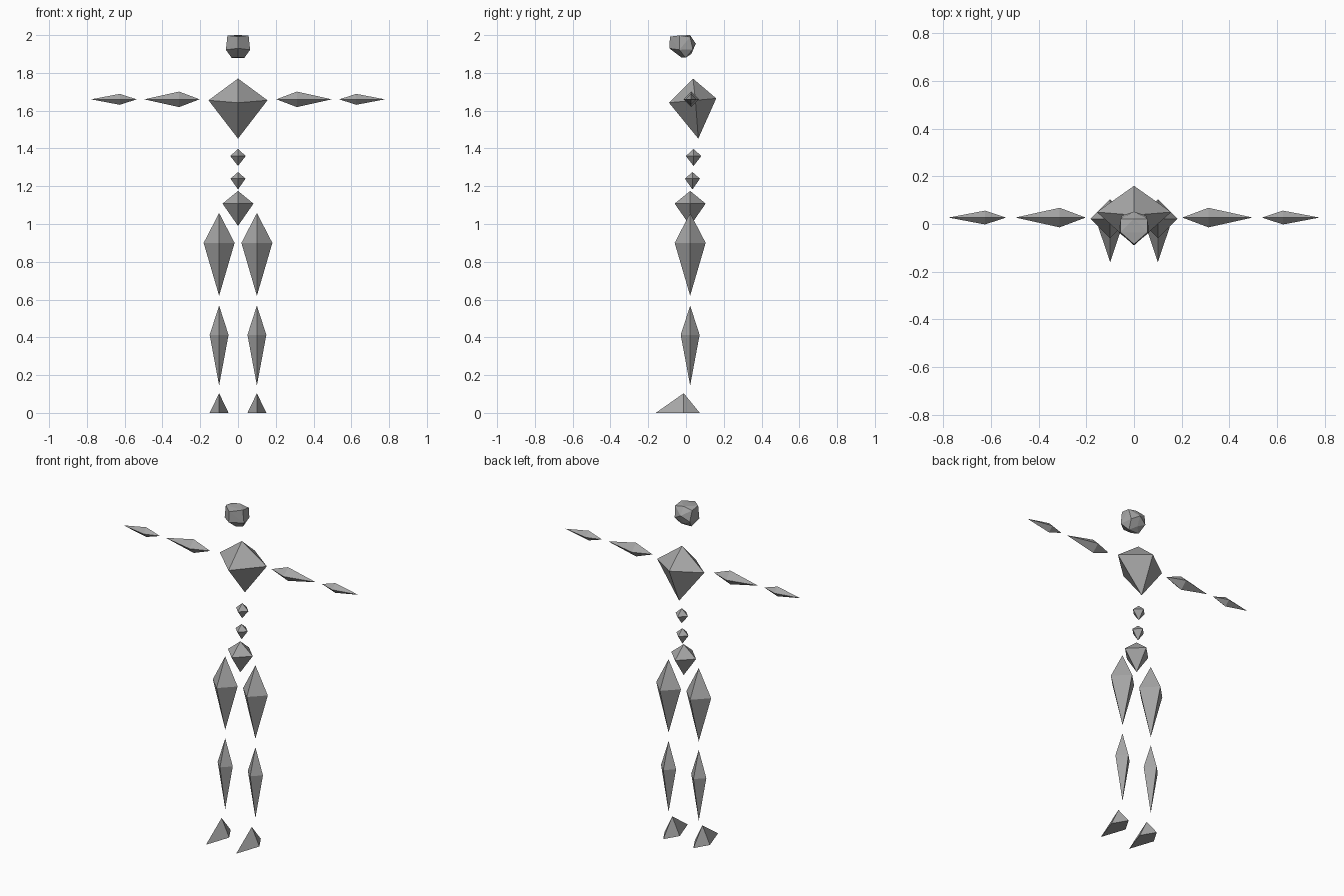
import bpy, bmesh, math

if "Cube" in bpy.data.objects:
    bpy.data.objects.remove(bpy.data.objects["Cube"])

grey = bpy.data.materials.new("mid_grey")
grey.diffuse_color = (0.38, 0.38, 0.38, 1)
grey.use_nodes = True
grey.node_tree.nodes["Principled BSDF"].inputs["Base Color"].default_value = grey.diffuse_color


def solid(name, points):
    """Convex faceted part spanning the given points."""
    bm = bmesh.new()
    for p in points:
        bm.verts.new(p)
    bmesh.ops.convex_hull(bm, input=bm.verts[:])
    bmesh.ops.dissolve_limit(bm, angle_limit=math.radians(1),
                             verts=bm.verts[:], edges=bm.edges[:])
    bmesh.ops.recalc_face_normals(bm, faces=bm.faces[:])
    mesh = bpy.data.meshes.new(name)
    bm.to_mesh(mesh)
    bm.free()
    mesh.materials.append(grey)
    obj = bpy.data.objects.new(name, mesh)
    bpy.context.collection.objects.link(obj)
    return obj


def upright(name, x, y, top, ring, bottom, r):
    """Vertical four-sided double pyramid."""
    solid(name, [(x, y, top), (x, y, bottom), (x - r, y, ring), (x + r, y, ring),
                 (x, y - r, ring), (x, y + r, ring)])


def sideways(name, s, inner, ring, outer, r, y=0.027, z=1.66):
    """Horizontal four-sided double pyramid, on side s."""
    solid(name, [(s * inner, y, z), (s * outer, y, z),
                 (s * ring, y - r, z), (s * ring, y + r, z),
                 (s * ring, y, z - r), (s * ring, y, z + r)])


# Trunk
upright("pelvis", 0, 0.022, 1.175, 1.108, 0.99, 0.082)
upright("lower_spine", 0, 0.034, 1.275, 1.24, 1.183, 0.04)
upright("upper_spine", 0, 0.04, 1.397, 1.36, 1.307, 0.041)
solid("chest", [(0, 0.037, 1.77), (0, 0.065, 1.452), (0, -0.09, 1.642),
                (0, 0.16, 1.665), (-0.156, 0.05, 1.655), (0.156, 0.05, 1.655)])

# Head: tilted faceted ball
head = [(0, -0.085, 1.992), (0, -0.088, 1.93), (0, 0.052, 1.955),
        (0, -0.025, 1.882), (0, 0.028, 1.9), (0, 0.022, 2.0)]
for s in (-1, 1):
    head += [(s * 0.056, -0.035, 1.998), (s * 0.064, -0.035, 1.922),
             (s * 0.056, 0.022, 1.99), (s * 0.05, 0.036, 1.925),
             (s * 0.034, -0.002, 1.88)]
solid("head", head)

# Limbs
for s, side in ((-1, "left"), (1, "right")):
    sideways(side + "_upper_arm", s, 0.203, 0.312, 0.497, 0.041)
    sideways(side + "_forearm", s, 0.537, 0.625, 0.778, 0.029)
    x = s * 0.1
    upright(side + "_thigh", x, 0.022, 1.058, 0.9, 0.62, 0.082)
    upright(side + "_shin", x, 0.022, 0.568, 0.413, 0.145, 0.05)
    solid(side + "_foot", [(x, -0.012, 0.104), (x, -0.16, 0), (x, 0.073, 0),
                           (x - 0.05, -0.012, 0), (x + 0.05, -0.012, 0)])
